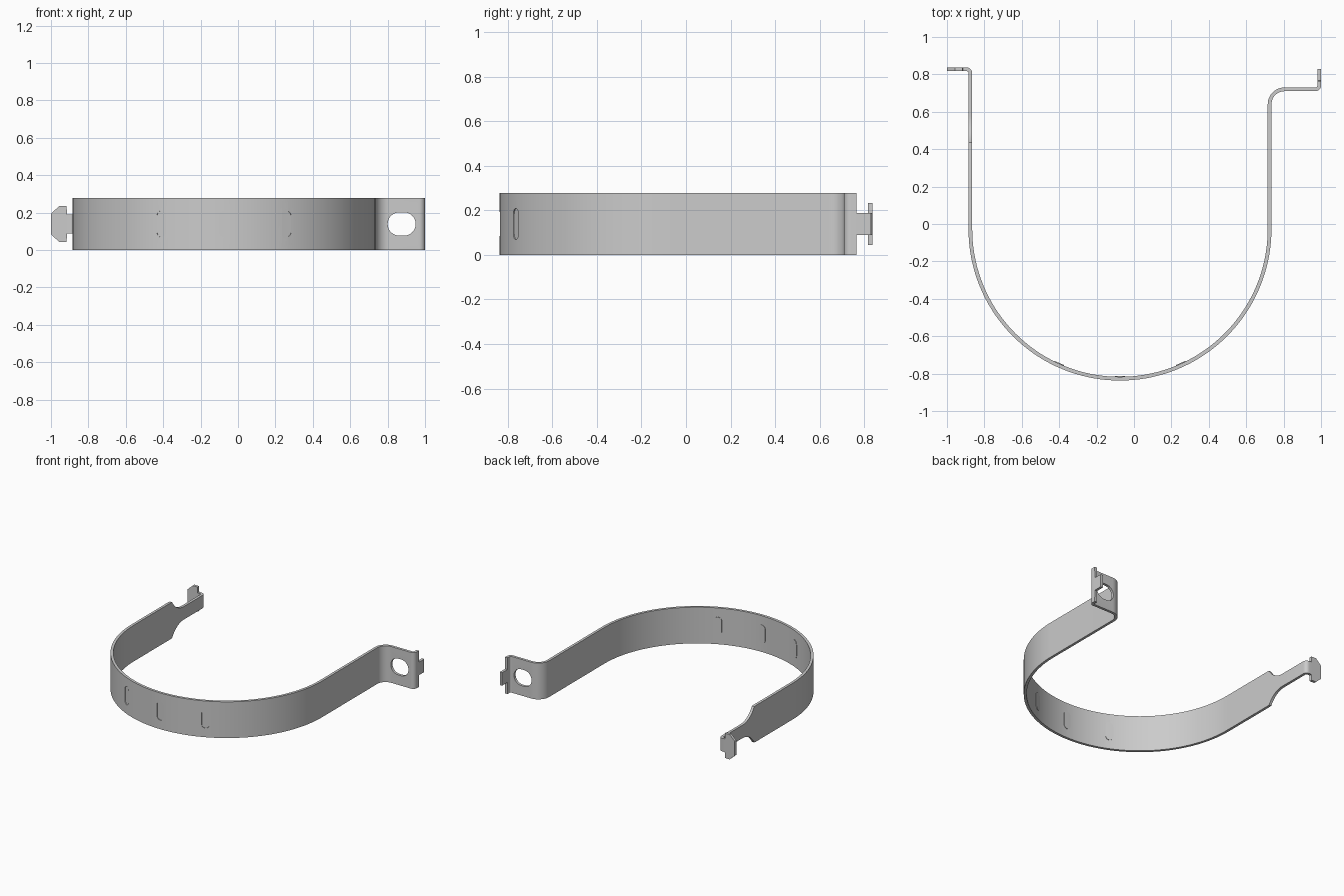
import bpy, bmesh, math
from mathutils import Matrix, Vector

if "Cube" in bpy.data.objects:
    bpy.data.objects.remove(bpy.data.objects["Cube"])

H, T = 0.278, 0.02          # strap height and thickness
FULL, NECK = H / 2, 0.05    # half widths
CX, CY, R = -0.075, -0.027, 0.80
stations = []               # (x, y, normal x, normal y, half width)


def arc(cx, cy, r, a0, a1, n, hw):
    s = 1 if a1 > a0 else -1
    for i in range(n + 1):
        a = math.radians(a0 + (a1 - a0) * i / n)
        c, d = math.cos(a), math.sin(a)
        stations.append((cx + r * c, cy + r * d, s * c, s * d, hw))


def to_object(bm, name):
    bmesh.ops.recalc_face_normals(bm, faces=bm.faces[:])
    me = bpy.data.meshes.new(name)
    bm.to_mesh(me)
    bm.free()
    ob = bpy.data.objects.new(name, me)
    bpy.context.collection.objects.link(ob)
    return ob


def rounded_prism(name, w, h, y0, y1, matrix):
    # rounded slot outline in XZ, extruded along Y
    r = min(w, h) / 2
    bm = bmesh.new()
    ring = []
    for k, (sx, sz) in enumerate([(1, 1), (-1, 1), (-1, -1), (1, -1)]):
        for i in range(9):
            a = math.radians(90 * k + 90 * i / 8)
            ring.append(bm.verts.new((sx * (w / 2 - r) + r * math.cos(a), y0,
                                      sz * (h / 2 - r) + r * math.sin(a))))
    bmesh.ops.remove_doubles(bm, verts=ring, dist=1e-5)
    face = bm.faces.new(bm.verts[:])
    ext = bmesh.ops.extrude_face_region(bm, geom=[face])
    new = [v for v in ext["geom"] if isinstance(v, bmesh.types.BMVert)]
    bmesh.ops.translate(bm, verts=new, vec=(0, y1 - y0, 0))
    bm.transform(matrix)
    return to_object(bm, name)


def boolean(target, tool, operation):
    m = target.modifiers.new("bool", "BOOLEAN")
    m.operation, m.solver, m.object = operation, "EXACT", tool
    bpy.context.view_layer.objects.active = target
    bpy.ops.object.modifier_apply(modifier=m.name)
    bpy.data.objects.remove(tool, do_unlink=True)


# hooked T head with chamfered tip
for x, hw in [(-1.0, 0.055), (-0.957, 0.095), (-0.916, 0.095), (-0.915, NECK)]:
    stations.append((x, 0.827, 0, -1, hw))
arc(-0.895, 0.807, 0.02, 90, 0, 8, NECK)

# neck flaring into the left leg
for i in range(13):
    d = 0.1434 * i / 12
    hw = NECK + 0.16 - math.sqrt(0.16 ** 2 - d * d)
    stations.append((CX - R, 0.58 - d, -1, 0, min(hw, FULL - 0.002)))
stations.append((CX - R, 0.425, -1, 0, FULL))

# half-round saddle, right leg bend, flange and lip bend
arc(CX, CY, R, 180, 360, 72, FULL)
arc(0.805, 0.64, 0.08, 180, 90, 12, FULL)
arc(0.97, 0.74, 0.02, 270, 360, 8, FULL)

# lip with narrow tab
for y, hw in [(0.765, FULL), (0.766, NECK), (0.83, NECK)]:
    stations.append((0.99, y, 1, 0, hw))

# sweep the strap cross-section
bm = bmesh.new()
rings = []
for x, y, nx, ny, hw in stations:
    rings.append([bm.verts.new((x + s * nx * T / 2, y + s * ny * T / 2, H / 2 + z * hw))
                  for s, z in [(1, -1), (1, 1), (-1, 1), (-1, -1)]])
for a, b in zip(rings, rings[1:]):
    for k in range(4):
        j = (k + 1) % 4
        bm.faces.new((a[k], a[j], b[j], b[k]))
bm.faces.new(rings[0])
bm.faces.new(rings[-1])
strap = to_object(bm, "clamp_strap")

# bolt slot in the flange
boolean(strap, rounded_prism("bolt_slot_cutter", 0.15, 0.125, -0.05, 0.05,
                             Matrix.Translation((0.875, 0.72, H / 2))), "DIFFERENCE")

# three pressed grip dimples: recess outside, raised pad inside
for deg in (-24.4, 0, 24.4):
    m = Matrix.Translation((CX, CY, H / 2)) @ Matrix.Rotation(math.radians(deg), 4, "Z")
    boolean(strap, rounded_prism("dimple_pad", 0.055, 0.14, -0.797, -0.786, m), "UNION")
    boolean(strap, rounded_prism("dimple_cutter", 0.055, 0.14, -0.85, -0.805, m), "DIFFERENCE")

bpy.ops.object.select_all(action="DESELECT")
strap.select_set(True)
bpy.context.view_layer.objects.active = strap
bpy.ops.object.shade_smooth_by_angle(angle=math.radians(30))
